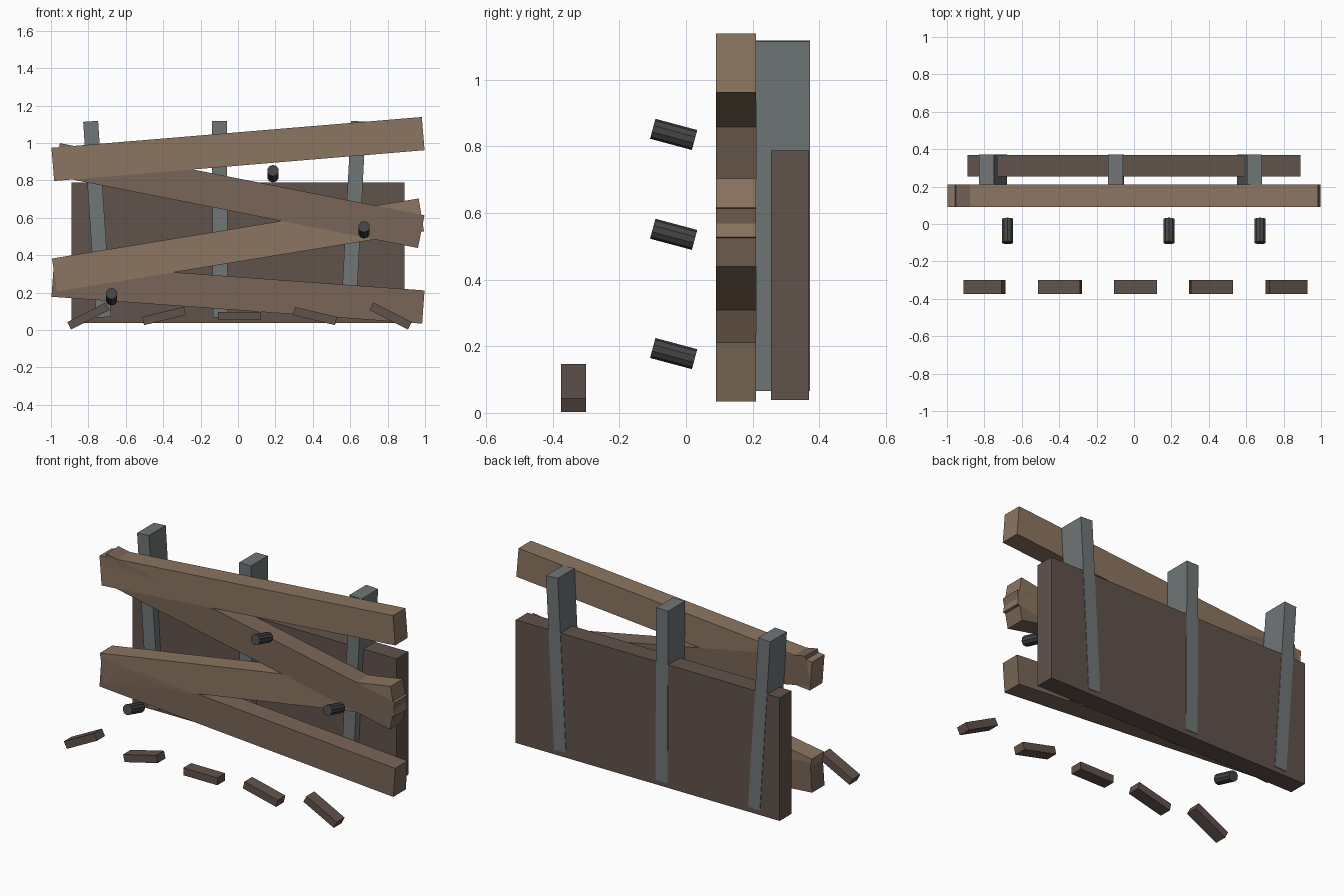
import bpy
from math import radians

if "Cube" in bpy.data.objects:
    bpy.data.objects.remove(bpy.data.objects["Cube"])


def material(name, rgb):
    m = bpy.data.materials.new(name)
    m.diffuse_color = (*rgb, 1)
    m.use_nodes = True
    m.node_tree.nodes["Principled BSDF"].inputs["Base Color"].default_value = m.diffuse_color
    return m


LIGHT = material("light_wood", (0.26, 0.18, 0.12))
MID = material("mid_wood", (0.19, 0.13, 0.095))
DARK = material("dark_wood", (0.12, 0.085, 0.07))
METAL = material("grey_metal", (0.16, 0.18, 0.185))
BLACK = material("bolt_metal", (0.06, 0.06, 0.062))


def box(name, loc, size, slope, mat):
    """Box in the front plane, slope in degrees (positive rises to the right)."""
    bpy.ops.mesh.primitive_cube_add(size=1, location=loc)
    ob = bpy.context.object
    ob.name = name
    ob.scale = size
    ob.rotation_euler.y = radians(-slope)
    ob.data.materials.append(mat)
    return ob


# back panel
box("back_panel", (0, 0.312, 0.413), (1.78, 0.114, 0.75), 0, DARK)

# leaning metal posts
for i, (x, lean) in enumerate([(-0.753, 3.8), (-0.097, 0.3), (0.617, -3.0)]):
    box(f"post_{i + 1}", (x, 0.291, 0.592), (0.08, 0.162, 1.05), lean, METAL)

# crooked front planks
planks = [(0, 0.968, 4.75, LIGHT), (0.005, 0.719, -11.2, MID),
          (0, 0.455, 9.3, LIGHT), (0, 0.195, -4.15, MID)]
for i, (x, z, slope, mat) in enumerate(planks):
    box(f"plank_{i + 1}", (x, 0.15, z), (1.987, 0.12, 0.178), slope, mat)

# bolts in front of the planks
for i, (x, z) in enumerate([(-0.676, 0.178), (0.187, 0.836), (0.674, 0.536)]):
    bpy.ops.mesh.primitive_cylinder_add(
        vertices=10, radius=0.031, depth=0.13,
        location=(x, -0.037, z), rotation=(radians(75), 0, 0))
    bolt = bpy.context.object
    bolt.name = f"bolt_{i + 1}"
    bolt.data.materials.append(BLACK)

# row of splinters along the ground
for i in range(5):
    k = i - 2
    box(f"splinter_{i + 1}", (0.008 + 0.404 * k, -0.337, 0.075),
        (0.23, 0.075, 0.045), -13.5 * k, DARK)
